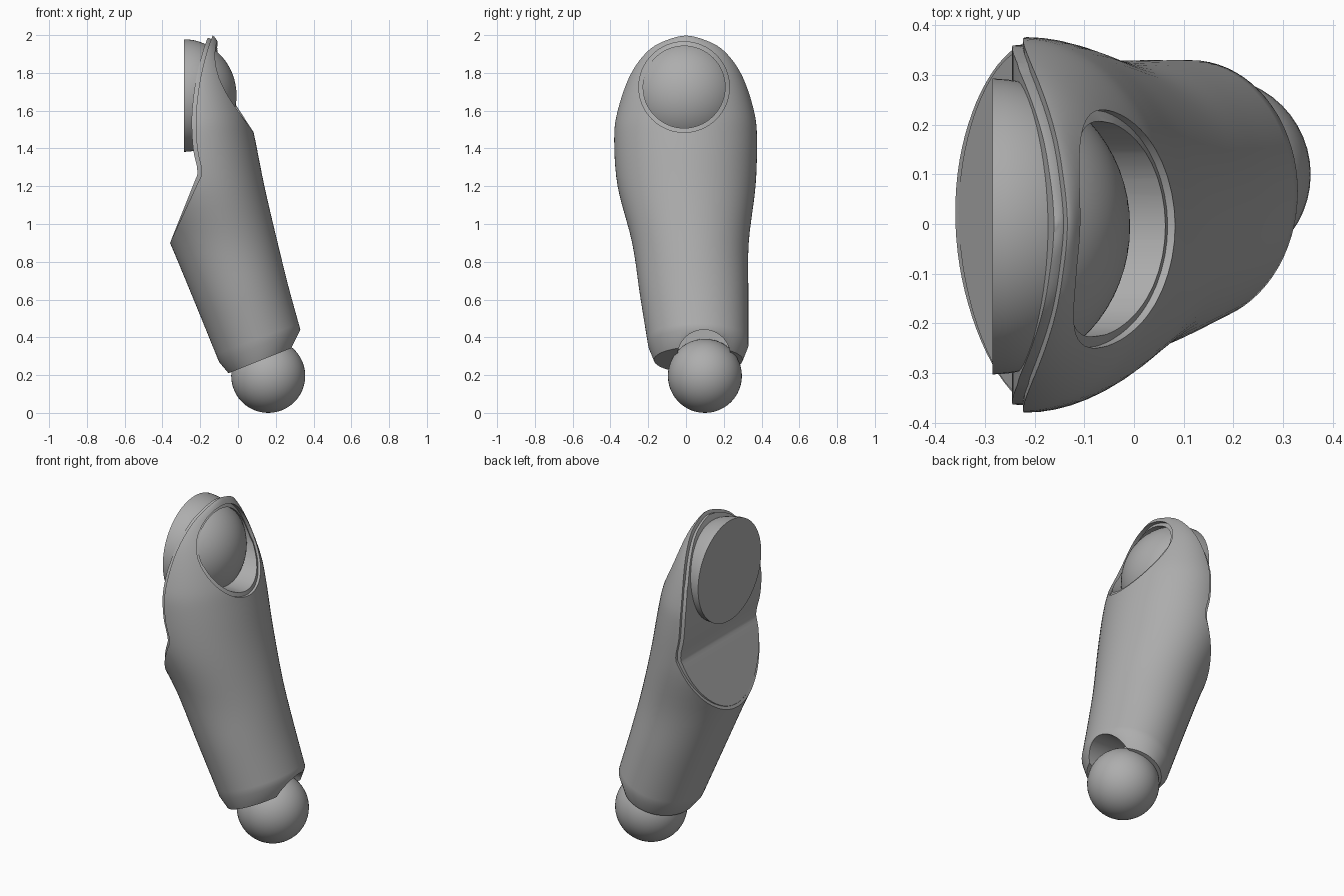
import bpy, bmesh, math
from mathutils import Vector, Matrix

cube = bpy.data.objects.get("Cube")
if cube:
    bpy.data.objects.remove(cube, do_unlink=True)

grey = bpy.data.materials.new("plain grey")
grey.use_nodes = True
colour = (0.42, 0.42, 0.42, 1)
grey.diffuse_color = colour
grey.node_tree.nodes["Principled BSDF"].inputs["Base Color"].default_value = colour


def make_object(name, bm):
    bmesh.ops.recalc_face_normals(bm, faces=bm.faces[:])
    mesh = bpy.data.meshes.new(name)
    bm.to_mesh(mesh)
    bm.free()
    mesh.materials.append(grey)
    obj = bpy.data.objects.new(name, mesh)
    bpy.context.collection.objects.link(obj)
    return obj


def activate(obj):
    bpy.ops.object.select_all(action="DESELECT")
    obj.select_set(True)
    bpy.context.view_layer.objects.active = obj


def smooth(obj, angle=35):
    activate(obj)
    bpy.ops.object.shade_smooth_by_angle(angle=math.radians(angle))


def cut(obj, cutter):
    cutter.hide_render = True
    activate(obj)
    mod = obj.modifiers.new("cut", "BOOLEAN")
    mod.operation = "DIFFERENCE"
    mod.solver = "EXACT"
    mod.object = cutter
    bpy.ops.object.modifier_apply(modifier=mod.name)
    bpy.data.objects.remove(cutter, do_unlink=True)


def spline(rows, steps=5):
    """Smooth rows of numbers by cubic interpolation."""
    out = []
    last = len(rows) - 1
    for i in range(last):
        a, b, c, d = (rows[min(max(k, 0), last)] for k in (i - 1, i, i + 1, i + 2))
        for s in range(steps):
            t = s / steps
            out.append([q + 0.5 * t * (r - p + t * (2*p - 5*q + 4*r - e + t * (3*(q - r) + e - p)))
                        for p, q, r, e in zip(a, b, c, d)])
    return out + [list(rows[-1])]


def loft(name, rows, inset=0, segments=72):
    """Skin oval rings given as height, x range, y range, tilt."""
    bm = bmesh.new()
    rings = []
    for z, x0, x1, y0, y1, tilt in rows:
        rx = max((x1 - x0) / 2 - inset, 0.01)
        ry = max((y1 - y0) / 2 - inset, 0.01)
        if z > 1.7:
            z -= inset
        ring = []
        for i in range(segments):
            a = math.tau * i / segments
            dx = rx * math.cos(a)
            ring.append(bm.verts.new(((x0 + x1) / 2 + dx, (y0 + y1) / 2 + ry * math.sin(a), z + tilt * dx)))
        rings.append(ring)
    for low, high in zip(rings, rings[1:]):
        for i in range(segments):
            j = (i + 1) % segments
            bm.faces.new((low[i], low[j], high[j], high[i]))
    bm.faces.new(rings[0])
    bm.faces.new(rings[-1])
    return make_object(name, bm)


def x_cylinder(radius, y, z, x0, x1):
    bm = bmesh.new()
    place = Matrix.Translation(((x0 + x1) / 2, y, z)) @ Matrix.Rotation(math.pi / 2, 4, "Y")
    bmesh.ops.create_cone(bm, cap_ends=True, segments=64, radius1=radius, radius2=radius,
                          depth=x1 - x0, matrix=place)
    return make_object("cutter", bm)


def inner_side_cutter(offset):
    """Curved block that trims the inner side of the arm."""
    profile = [(-0.11, 2.1), (-0.155, 2.0), (-0.19, 1.9), (-0.225, 1.75), (-0.245, 1.57),
               (-0.238, 1.4), (-0.215, 1.28), (-0.24, 1.2), (-0.36, 0.9), (-0.4, 0.8)]
    points = []
    for x, z in spline(profile, 4):
        points.append((x + offset * min(max((z - 0.9) / 0.35, 0), 1), z))
    points += [(-1, 0.8), (-1, 2.1)]
    bm = bmesh.new()
    face = bm.faces.new([bm.verts.new((x, -0.6, z)) for x, z in points])
    new = bmesh.ops.extrude_face_region(bm, geom=[face])["geom"]
    bmesh.ops.translate(bm, vec=Vector((0, 1.2, 0)),
                        verts=[v for v in new if isinstance(v, bmesh.types.BMVert)])
    return make_object("cutter", bm)


# Arm cross-sections from wrist to shoulder
wrist_end = (0.28, -0.05, 0.30, -0.17, 0.30, 0.4)
sections = [
    (0.355, -0.10, 0.33, -0.20, 0.33, 0.4),
    (0.62, -0.223, 0.267, -0.243, 0.33, 0.2),
    (0.9, -0.36, 0.21, -0.285, 0.332, 0),
    (1.2, -0.50, 0.14, -0.362, 0.368, 0),
    (1.45, -0.53, 0.09, -0.38, 0.376, 0),
    (1.6, -0.52, 0.055, -0.362, 0.36, 0),
    (1.8, -0.45, -0.02, -0.295, 0.295, 0),
    (1.93, -0.31, -0.09, -0.20, 0.20, 0),
    (1.985, -0.26, -0.12, -0.10, 0.10, 0),
    (2.0, -0.20, -0.14, -0.02, 0.02, 0),
]

# Outer sleeve with shoulder opening and wrist notch
sleeve = loft("arm_sleeve", [wrist_end] + spline(sections))
cut(sleeve, inner_side_cutter(0.022))
cut(sleeve, x_cylinder(0.24, -0.01, 1.725, -0.6, 0.5))
cut(sleeve, x_cylinder(0.14, 0.095, 0.30, 0.14, 0.6))
smooth(sleeve)

# Slightly smaller core that forms the stepped rims
core = loft("arm_core", spline(sections[1:]), inset=0.015)
cut(core, inner_side_cutter(0))
cut(core, x_cylinder(0.217, -0.01, 1.725, -0.6, 0.5))
smooth(core)

# Shoulder joint: half dome with a flat inner face
bm = bmesh.new()
bmesh.ops.create_uvsphere(bm, u_segments=64, v_segments=32, radius=0.298)
bmesh.ops.rotate(bm, verts=bm.verts[:], matrix=Matrix.Rotation(math.pi / 2, 3, "Y"))
cutplane = bmesh.ops.bisect_plane(bm, geom=bm.verts[:] + bm.edges[:] + bm.faces[:], dist=1e-5,
                                  plane_co=(0, 0, 0), plane_no=(1, 0, 0), clear_inner=True)
bmesh.ops.holes_fill(bm, edges=[e for e in bm.edges if e.is_boundary])
bmesh.ops.scale(bm, vec=(0.93, 1, 1), verts=bm.verts[:])
bmesh.ops.translate(bm, vec=(-0.285, -0.005, 1.68), verts=bm.verts[:])
smooth(make_object("shoulder_dome", bm))

# Wrist ball
bm = bmesh.new()
bmesh.ops.create_uvsphere(bm, u_segments=48, v_segments=24, radius=0.196,
                          matrix=Matrix.Translation((0.16, 0.1, 0.196)))
smooth(make_object("wrist_ball", bm))
